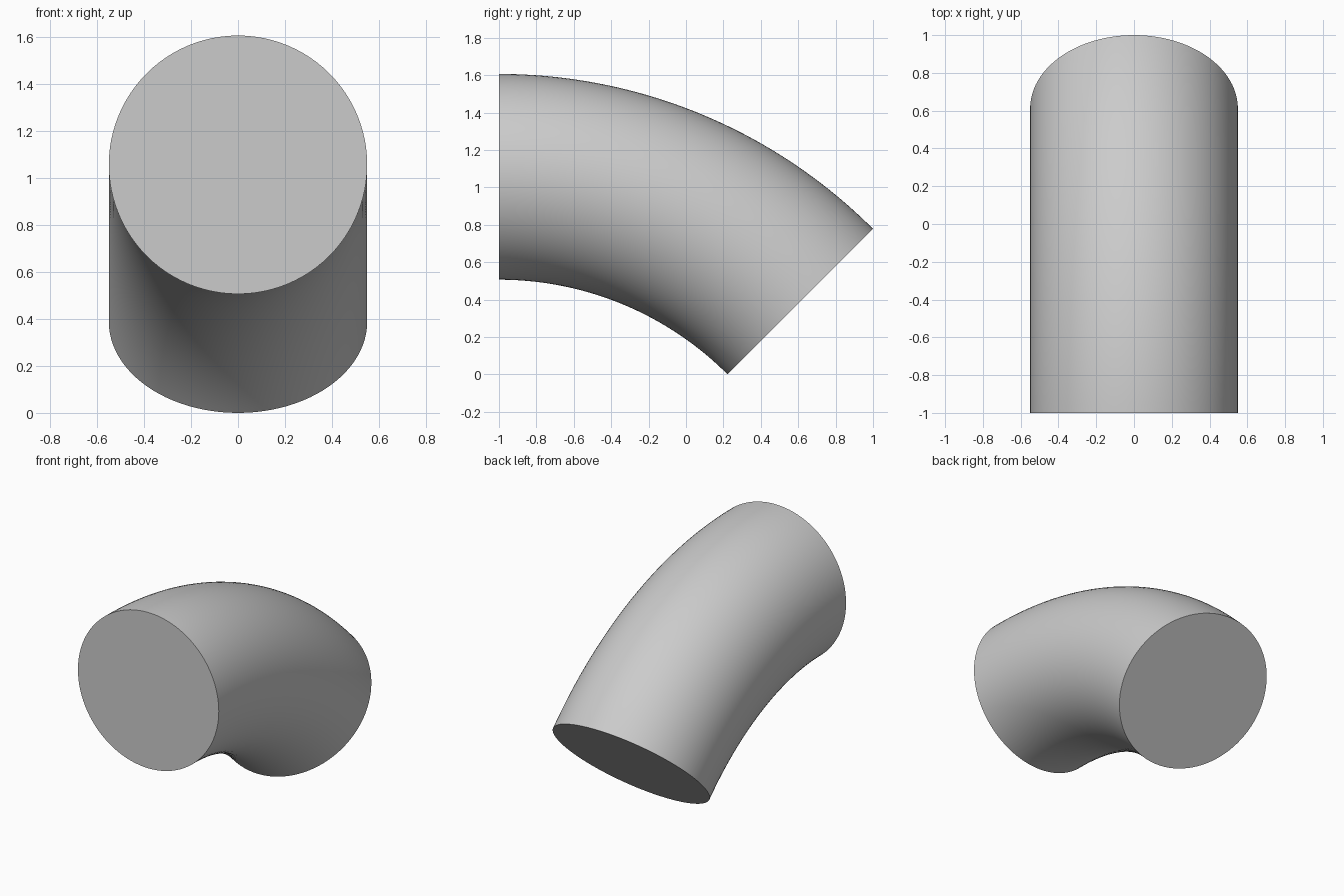
import bpy, bmesh, math
from mathutils import Matrix, Vector

cube = bpy.data.objects.get("Cube")
if cube:
    bpy.data.objects.remove(cube, do_unlink=True)

# Elbow dimensions: a 45 degree bend whose outer edge spans 2 units
ANGLE = math.radians(45)
TUBE = 0.55
OUTER = 2 / math.sin(ANGLE)
BEND = OUTER - TUBE
PIVOT = Vector((0, -1, -(BEND - TUBE) * math.cos(ANGLE)))
SIDES, STEPS = 96, 48

grey = bpy.data.materials.new("light grey")
grey.use_nodes = True
colour = (0.6, 0.6, 0.6, 1)
grey.diffuse_color = colour
grey.node_tree.nodes["Principled BSDF"].inputs["Base Color"].default_value = colour

# Circular section facing the front, swept about the pivot
bm = bmesh.new()
disc = bmesh.ops.create_circle(
    bm, segments=SIDES, radius=TUBE, cap_ends=True,
    matrix=Matrix.Translation(PIVOT + Vector((0, 0, BEND))) @ Matrix.Rotation(math.pi / 2, 4, "X"))
rim = list({e for v in disc["verts"] for e in v.link_edges})
swept = bmesh.ops.spin(bm, geom=rim, cent=PIVOT, axis=(-1, 0, 0),
                       dvec=(0, 0, 0), angle=ANGLE, steps=STEPS, use_duplicate=False)

# Close the far end
end_rim = [g for g in swept["geom_last"] if isinstance(g, bmesh.types.BMEdge)]
bmesh.ops.contextual_create(bm, geom=end_rim)
bmesh.ops.recalc_face_normals(bm, faces=bm.faces)

mesh = bpy.data.meshes.new("pipe_elbow")
bm.to_mesh(mesh)
bm.free()
mesh.materials.append(grey)
elbow = bpy.data.objects.new("pipe_elbow", mesh)
bpy.context.collection.objects.link(elbow)

# Smooth wall with crisp end caps
bpy.context.view_layer.objects.active = elbow
elbow.select_set(True)
bpy.ops.object.shade_smooth_by_angle(angle=math.radians(30))
